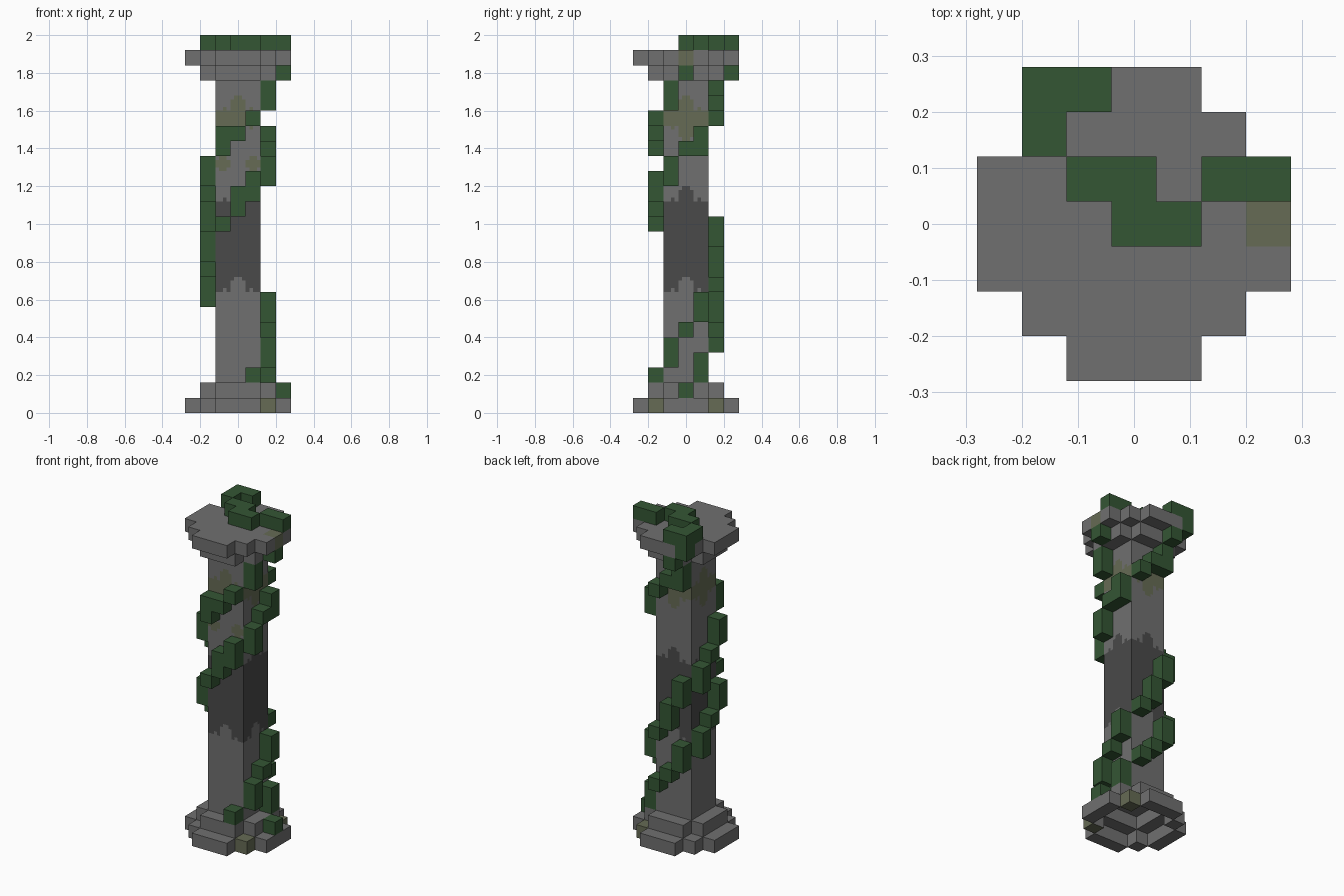
import bpy
import bmesh
from mathutils import Vector

old = bpy.data.objects.get("Cube")
if old:
    bpy.data.objects.remove(old, do_unlink=True)

U = 0.08  # size of one block


def material(name, rgb):
    m = bpy.data.materials.new(name)
    m.use_nodes = True
    m.diffuse_color = (*rgb, 1)
    m.node_tree.nodes["Principled BSDF"].inputs["Base Color"].default_value = (*rgb, 1)
    return m


STONE = material("grey_stone", (0.162, 0.162, 0.162))
DARK = material("dark_stone", (0.068, 0.068, 0.068))
MOSS = material("mossy_stone", (0.133, 0.147, 0.089))
VINE = material("vine_green", (0.034, 0.093, 0.034))

SIDES = [Vector(s) for s in ((1, 0, 0), (-1, 0, 0), (0, 1, 0), (0, -1, 0), (0, 0, 1), (0, 0, -1))]


def blocks(name, cells, mats, rule=None, cuts=0):
    """Join block cells into one skin made of the exposed faces only."""
    cells = set(cells)
    bm = bmesh.new()
    for c in cells:
        centre = Vector((c[0], c[1], c[2] + 0.5))
        for n in SIDES:
            if tuple(int(a + b) for a, b in zip(c, n)) in cells:
                continue
            t = Vector((n.y, n.z, n.x))
            b = n.cross(t)
            corners = [(-1, -1), (1, -1), (1, 1), (-1, 1)]
            bm.faces.new([bm.verts.new((centre + (n + t * i + b * j) / 2) * U) for i, j in corners])
    bmesh.ops.remove_doubles(bm, verts=bm.verts, dist=0.001)
    if cuts:
        bmesh.ops.subdivide_edges(bm, edges=bm.edges[:], cuts=cuts, use_grid_fill=True)
    bm.normal_update()
    if rule:
        for f in bm.faces:
            f.material_index = rule(f.calc_center_median(), f.normal)
    mesh = bpy.data.meshes.new(name)
    bm.to_mesh(mesh)
    bm.free()
    for m in mats:
        mesh.materials.append(m)
    ob = bpy.data.objects.new(name, mesh)
    bpy.context.collection.objects.link(ob)
    return ob


def disc(r, z, hollow=False):
    """Stepped round layer, r blocks from the middle to the rim."""
    full = [(x, y, z) for x in range(-r, r + 1) for y in range(-r, r + 1)
            if abs(x) + abs(y) <= r + 1]
    if not hollow:
        return full
    flat = {c[:2] for c in full}
    return [c for c in full if any((c[0] + i, c[1] + j) not in flat
                                   for i, j in ((1, 0), (-1, 0), (0, 1), (0, -1)))]


# Stepped base, hollow underneath, with two mossy corner blocks
def base_rule(p, n):
    return int(p.z < U and p.x > 1.5 * U and 1.5 * U < abs(p.y) < 2.5 * U)


blocks("base", disc(3, 0, True) + disc(2, 1, True), [STONE, MOSS], base_rule)


# Stepped capital with one mossy block on the rim
def cap_rule(p, n):
    return int(p.x > 2.45 * U and abs(p.y) < 0.5 * U and p.z > 23 * U)


blocks("capital", disc(2, 22) + disc(3, 23), [STONE, MOSS], cap_rule)


# Square hollow shaft with a dark band and moss patches
def shaft_rule(p, n):
    if abs(n.z) > 0.5:
        return 0
    if max(abs(p.x), abs(p.y)) < U:
        return 2
    u = p.y if abs(n.x) > 0.5 else p.x
    a = abs(u)
    bump = U if a < 0.02 else 0.06 if a < 0.04 else 0.0 if a < 0.06 else 0.02 if a < 0.08 else 0.0
    if 0.64 + bump < p.z < 1.12 + bump:
        return 1
    if 1.52 - bump < p.z < 1.6 + bump:
        return 2
    spot = 0.04 < a and abs(p.z - 1.32) < (0.04 if 0.06 < a < 0.1 else 0.02)
    if n.y < -0.5 and spot:
        return 2
    return 0


shaft = [(x, y, z) for x in (-1, 0, 1) for y in (-1, 0, 1) for z in range(2, 22) if x or y]
blocks("shaft", shaft, [STONE, DARK, MOSS], shaft_rule, cuts=3)

# Order in which a vine passes round the shaft
ROUND = [(2, 1), (2, 0), (2, -1), (1, -2), (0, -2), (-1, -2),
         (-2, -1), (-2, 0), (-2, 1), (-1, 2), (0, 2), (1, 2)]


def vine(name, start, spans, extra):
    cells = list(extra)
    for i, (low, high) in enumerate(spans):
        x, y = ROUND[(start + i) % len(ROUND)]
        cells += [(x, y, z) for z in range(low, high)]
    blocks(name, cells, [VINE])


# Vine that starts behind the capital
vine("long_vine", 9,
     [(20, 22), (20, 21), (19, 20), (17, 19), (17, 18), (15, 17), (14, 16), (13, 15), (12, 13),
      (10, 12), (9, 10), (7, 9), (6, 8), (5, 6), (4, 5), (2, 4)],
     [(-2, 3, 23), (-1, 3, 22), (3, 0, 1)])

# Vine that starts at the side of the capital
vine("short_vine", 2,
     [(20, 22), (19, 20), (18, 19), (17, 19), (15, 17), (14, 15), (12, 14), (11, 13), (9, 11),
      (8, 9), (6, 8), (5, 6), (3, 5), (2, 3)],
     [(3, 0, 22)])

# Vine lying across the top
top_path = [(3, 1), (2, 1), (1, 0), (0, 0), (0, 1), (-1, 1), (-2, 2), (-2, 3), (-1, 3)]
blocks("top_vine", [(x, y, 24) for x, y in top_path], [VINE])
